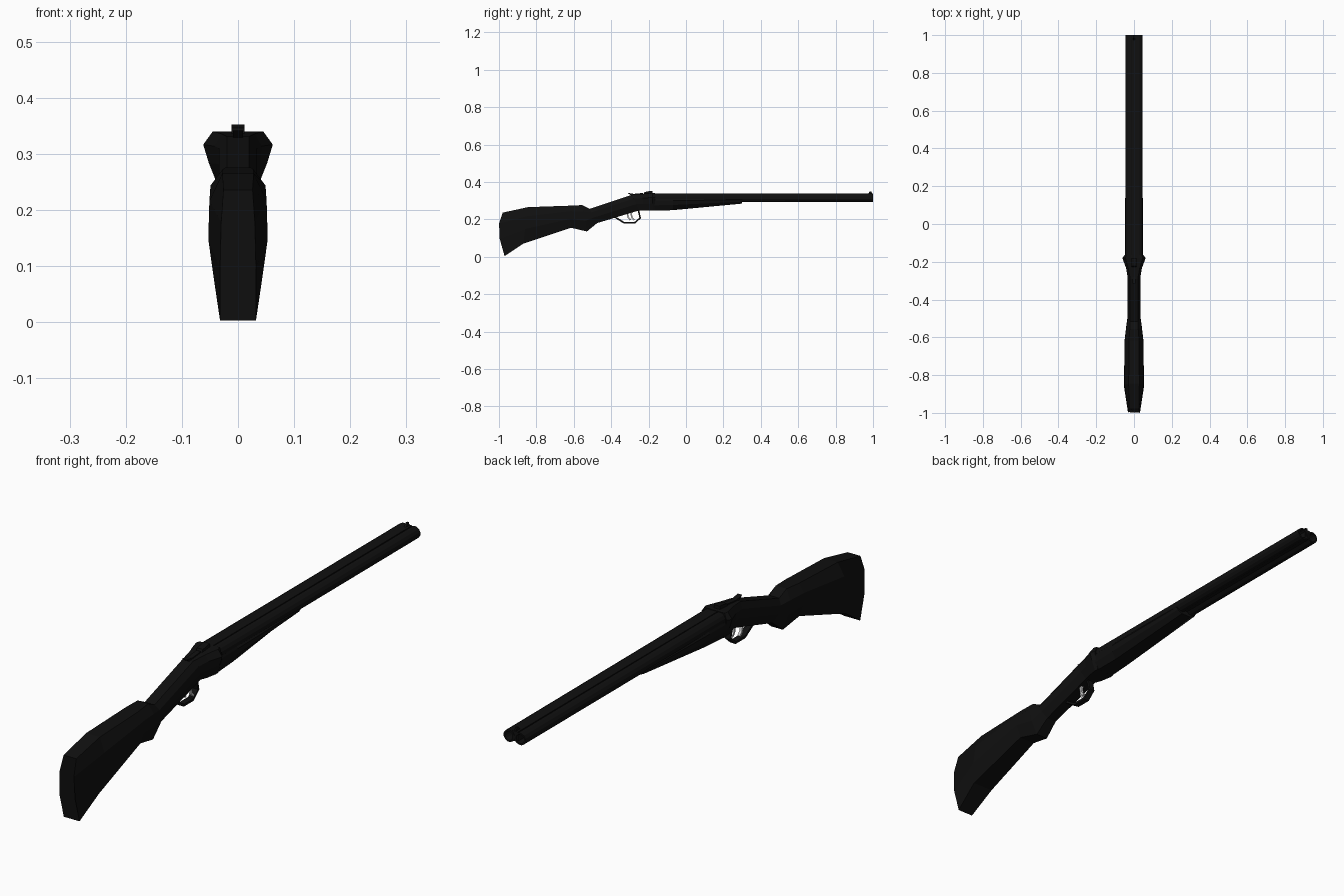
import bpy, bmesh
from math import pi, cos, sin

if "Cube" in bpy.data.objects:
    bpy.data.objects.remove(bpy.data.objects["Cube"])


def material(name, value):
    m = bpy.data.materials.new(name)
    m.diffuse_color = (value, value, value, 1)
    m.use_nodes = True
    m.node_tree.nodes["Principled BSDF"].inputs["Base Color"].default_value = m.diffuse_color
    return m


black = material("black", 0.005)


def finish(bm, name, mat=black):
    bmesh.ops.recalc_face_normals(bm, faces=bm.faces)
    me = bpy.data.meshes.new(name)
    bm.to_mesh(me)
    bm.free()
    ob = bpy.data.objects.new(name, me)
    bpy.context.collection.objects.link(ob)
    if mat:
        me.materials.append(mat)
    return ob


def skin(bm, rings, caps=True):
    """Join successive rings of points with quads."""
    vs = [[bm.verts.new(p) for p in r] for r in rings]
    n = len(vs[0])
    for a, b in zip(vs, vs[1:]):
        for i in range(n):
            j = (i + 1) % n
            bm.faces.new((a[i], a[j], b[j], b[i]))
    if caps:
        bm.faces.new(vs[0])
        bm.faces.new(vs[-1])


def loft(name, sections):
    """Section: top y, z, bottom y, z, four half widths downwards, bulge in y."""
    bm = bmesh.new()
    rings = []
    for yt, zt, yb, zb, widths, bulge in sections:
        half = []
        for f, w, d in zip((0, .25, .6, 1), widths, (0, bulge, bulge, 0)):
            half.append((w, yt + (yb - yt) * f + d, zt + (zb - zt) * f))
        rings.append(half + [(-x, y, z) for x, y, z in reversed(half)])
    skin(bm, rings)
    return finish(bm, name)


def prism(name, profile, half):
    bm = bmesh.new()
    skin(bm, [[(s * half, y, z) for y, z in profile] for s in (-1, 1)])
    return finish(bm, name)


def strip(name, path, x, half, thick, mat=black):
    """Bent flat bar following a path in the side plane."""
    bm = bmesh.new()
    skinned = [[bm.verts.new((x + s * half, y, z)) for s in (-1, 1)] for y, z in path]
    for a, b in zip(skinned, skinned[1:]):
        bm.faces.new((a[0], a[1], b[1], b[0]))
    ob = finish(bm, name, mat)
    mod = ob.modifiers.new("thickness", 'SOLIDIFY')
    mod.thickness = thick
    mod.offset = 0
    return ob


# Stock and wrist running into the receiver
loft("stock", [
    (-.98, .236, -.97, .003, (.026, .03, .032, .032), -.022),
    (-.845, .265, -.87, .07, (.028, .051, .053, .042), 0),
    (-.62, .273, -.615, .155, (.027, .049, .05, .032), 0),
    (-.555, .276, -.53, .135, (.022, .041, .041, .024), 0),
    (-.515, .256, -.475, .18, (.02, .034, .034, .02), 0),
    (-.29, .331, -.25, .248, (.02, .034, .034, .022), 0)])

# Receiver flaring out at the breech
loft("receiver", [
    (-.29, .331, -.25, .248, (.02, .034, .034, .022), 0),
    (-.235, .336, -.225, .247, (.03, .042, .04, .03), 0),
    (-.18, .34, -.18, .246, (.045, .062, .052, .037), 0),
    (-.165, .34, -.165, .246, (.042, .05, .046, .036), 0)])

# Fore-end under the barrels
loft("fore_end", [
    (-.17, .318, -.17, .246, (.042, .048, .046, .034), 0),
    (-.07, .318, -.07, .249, (.042, .048, .046, .03), 0),
    (.3, .31, .3, .284, (.035, .045, .04, .02), 0)])

# Pair of hollow barrels
for side, x in (("left", -.0225), ("right", .0225)):
    bm = bmesh.new()
    skin(bm, [[(x + r * cos(pi * (i + .5) / 6), y, .3155 + r * sin(pi * (i + .5) / 6))
               for i in range(12)]
              for y, r in ((-.175, .0235), (1, .0225), (1, .0165), (.85, .0165))])
    finish(bm, side + "_barrel")

# Ribs joining the barrels
for name, z0, z1 in (("top_rib", .316, .338), ("bottom_rib", .301, .316)):
    prism(name, [(-.175, z0), (.998, z0), (.998, z1), (-.175, z1)], .012)

# Sights and top lever
prism("rear_sight", [(-.228, .333), (-.222, .346), (-.19, .352), (-.18, .352), (-.18, .333)], .012)
prism("front_sight", [(.972, .336), (.984, .35), (.992, .35), (.994, .336)], .004)
prism("top_lever", [(-.315, .342), (-.29, .325), (-.23, .33), (-.23, .341), (-.28, .336)], .009)

# Trigger guard and twin triggers
strip("trigger_guard", [(-.41, .215), (-.385, .215), (-.33, .181), (-.275, .181),
                        (-.245, .207), (-.255, .25)], 0, .011, .009)
for name, x, y in (("front_trigger", .009, -.285), ("rear_trigger", -.009, -.305)):
    strip(name, [(y, .255), (y - .008, .228), (y - .004, .21), (y + .008, .196)],
          x, .005, .008, None)
